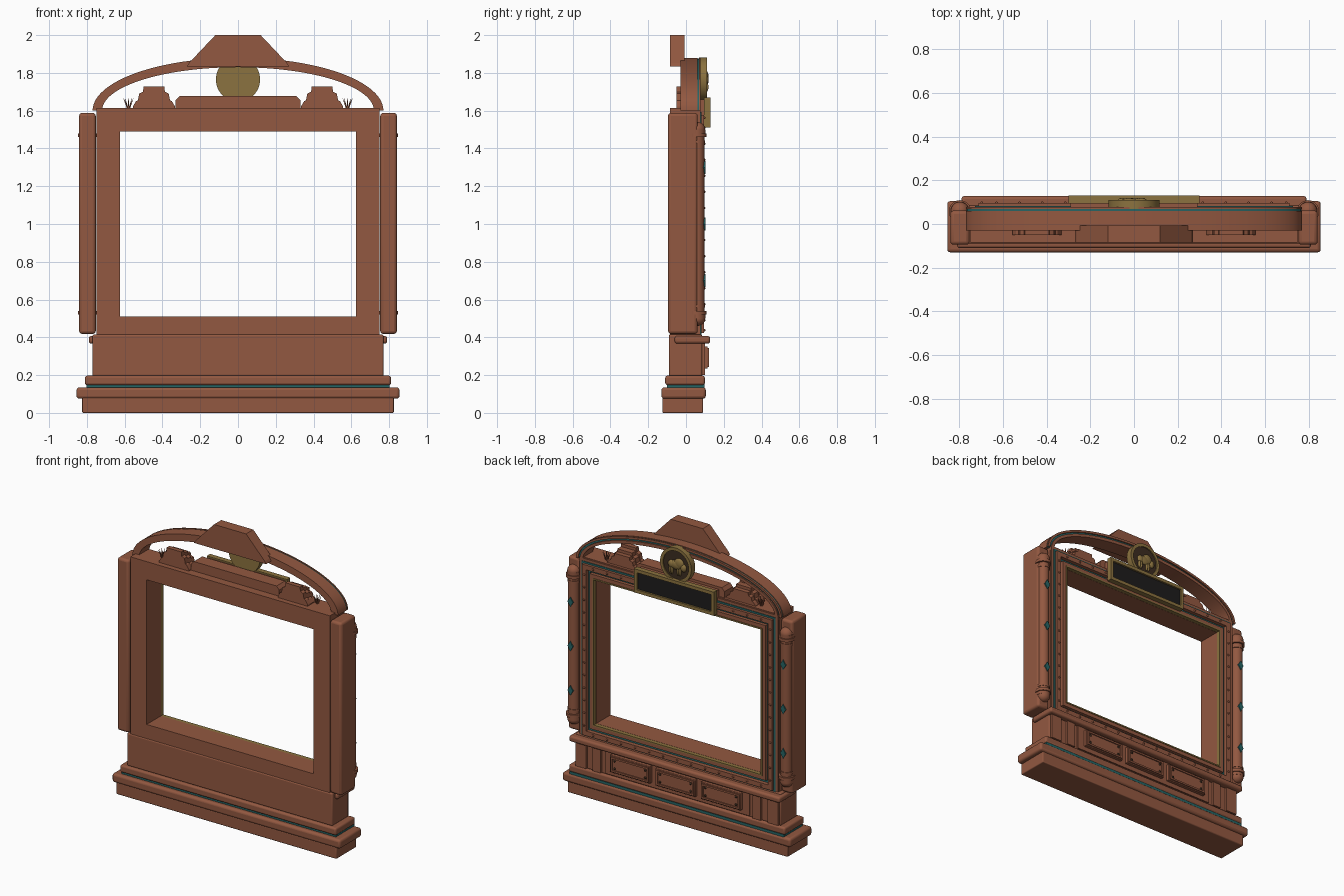
import bpy, bmesh, math
from mathutils import Matrix, Vector

if "Cube" in bpy.data.objects:
    bpy.data.objects.remove(bpy.data.objects["Cube"])


def mat(name, r, g, b):
    m = bpy.data.materials.new(name)
    m.diffuse_color = (r, g, b, 1)
    m.use_nodes = True
    m.node_tree.nodes["Principled BSDF"].inputs["Base Color"].default_value = m.diffuse_color
    return m


CLAY = mat("terracotta", 0.29, 0.098, 0.052)
TEAL = mat("teal", 0.02, 0.13, 0.13)
GOLD = mat("antique_gold", 0.26, 0.17, 0.05)
DARK = mat("charcoal", 0.013, 0.012, 0.012)
BROWN = mat("dark_brown", 0.045, 0.026, 0.015)


def finish(name, bm, m, smooth=False, bevel=0):
    bmesh.ops.recalc_face_normals(bm, faces=bm.faces)
    me = bpy.data.meshes.new(name)
    bm.to_mesh(me)
    bm.free()
    me.materials.append(m)
    ob = bpy.data.objects.new(name, me)
    bpy.context.collection.objects.link(ob)
    if bevel:
        b = ob.modifiers.new("rounded_edges", 'BEVEL')
        b.width, b.segments = bevel, 3
    if smooth or bevel:
        bpy.ops.object.select_all(action='DESELECT')
        ob.select_set(True)
        bpy.context.view_layer.objects.active = ob
        bpy.ops.object.shade_smooth_by_angle(angle=math.radians(35))
    return ob


def box(name, x, y, z, m=CLAY, bevel=0):
    bm = bmesh.new()
    size = [b - a for a, b in (x, y, z)]
    mid = [(a + b) / 2 for a, b in (x, y, z)]
    bmesh.ops.create_cube(bm, matrix=Matrix.Translation(mid) @ Matrix.Diagonal((*size, 1)))
    return finish(name, bm, m, bevel=bevel)


def prism(name, pts, y0, y1, m=CLAY):
    """Extrude an x-z outline along y."""
    bm = bmesh.new()
    f = bm.faces.new([bm.verts.new((x, y0, z)) for x, z in pts])
    g = bmesh.ops.extrude_face_region(bm, geom=[f])
    bmesh.ops.translate(bm, vec=(0, y1 - y0, 0),
                        verts=[v for v in g["geom"] if isinstance(v, bmesh.types.BMVert)])
    return finish(name, bm, m)


def band(name, outer, inner, y0, y1, m, closed, smooth=False):
    """Solid strip between two matching x-z outlines."""
    bm = bmesh.new()
    secs = [[bm.verts.new(p) for p in ((o[0], y0, o[1]), (o[0], y1, o[1]),
                                       (i[0], y1, i[1]), (i[0], y0, i[1]))]
            for o, i in zip(outer, inner)]
    n = len(secs)
    for k in range(n if closed else n - 1):
        a, b = secs[k], secs[(k + 1) % n]
        for j in range(4):
            bm.faces.new((a[j], a[(j + 1) % 4], b[(j + 1) % 4], b[j]))
    if not closed:
        bm.faces.new(secs[0])
        bm.faces.new(secs[-1])
    return finish(name, bm, m, smooth)


def rect(cx, cz, w, h):
    return [(cx - w, cz - h), (cx + w, cz - h), (cx + w, cz + h), (cx - w, cz + h)]


def frame(name, i, o, y0, y1, m=CLAY):
    """Rectangular ring, offsets measured outward from the opening."""
    return band(name, rect(0, 1, .625 + o, .49 + o), rect(0, 1, .625 + i, .49 + i), y0, y1, m, True)


def cyl(name, c, r1, r2, h, axis, m=CLAY, seg=32):
    bm = bmesh.new()
    rot = Matrix.Rotation(-math.pi / 2, 4, 'X') if axis == 'Y' else Matrix()
    bmesh.ops.create_cone(bm, cap_ends=True, segments=seg, radius1=r1, radius2=r2, depth=h,
                          matrix=Matrix.Translation(c) @ rot)
    return finish(name, bm, m, smooth=True)


def blobs(name, items, m, seg=12):
    """One mesh made of scaled spheres: (centre, radii)."""
    bm = bmesh.new()
    for c, s in items:
        bmesh.ops.create_uvsphere(bm, u_segments=seg, v_segments=max(6, seg // 2), radius=1,
                                  matrix=Matrix.Translation(c) @ Matrix.Diagonal((*s, 1)))
    return finish(name, bm, m, smooth=True)


# Stepped base
box("plinth", (-.825, .825), (-.125, .09), (0, .08), bevel=.006)
box("base_moulding", (-.855, .855), (-.13, .105), (.075, .135), bevel=.015)
box("base_inlay", (-.803, .803), (-.1, .098), (.13, .15), TEAL)
box("upper_base_step", (-.81, .81), (-.11, .1), (.147, .197), bevel=.012)
box("lower_panel", (-.77, .77), (-.09, .085), (.195, .415), bevel=.008)
box("ledge", (-.79, .79), (-.06, .128), (.367, .407), bevel=.013)

# Plaques and pilasters on the decorated side of the base
box("plaque_backing", (-.54, .54), (.08, .094), (.205, .37))
for s in (-1, 1):
    for x, w in ((.6, .03), (.72, .04)):
        box("pilaster", (s * x - w, s * x + w), (.08, .1), (.2, .37))
for x in (-.34, 0, .34):
    box("plaque", (x - .15, x + .15), (.09, .115), (.235, .352), bevel=.004)
    band("plaque_rim", rect(x, .293, .142, .05), rect(x, .293, .13, .038), .113, .122, CLAY, True)
    blobs("plaque_studs", [((x + a * .115, .115, .293 + b * .026), (.008, .008, .008))
                           for a in (-1, 1) for b in (-1, 1)], BROWN, 8)

# Main opening frame with layered mouldings
frame("main_frame", 0, .123, -.085, .068)
box("frame_foot", (-.748, .748), (-.08, .068), (.38, .42))
frame("inner_moulding", .004, .035, .06, .09)
frame("gold_trim", .001, .01, .06, .094, GOLD)
frame("inner_teal_inlay", .04, .052, .06, .076, TEAL)
frame("bead_moulding", .056, .088, .06, .096)
frame("outer_teal_inlay", .09, .102, .06, .082, TEAL)
frame("outer_moulding", .102, .12, .06, .078)
beads = []
for k in range(-6, 7):
    for s in (-1, 1):
        beads.append(((k * .105, .096, 1 + s * .562), (.007, .007, .007)))
        beads.append(((s * .697, .096, 1 + k * .085), (.007, .007, .007)))
blobs("frame_beads", beads, CLAY, 8)

# Side pillars with half-round columns
for s in (-1, 1):
    px = s * .797
    box("side_pillar", (px - .044, px + .044), (-.095, .062), (.418, 1.588), bevel=.016)
    cyl("column", (px, .06, 1), .037, .037, .96, 'Z')
    for z, d in ((.53, 1), (1.47, -1)):
        cyl("column_ring", (px, .058, z), .051, .051, .02, 'Z')
        cyl("column_collar", (px, .058, z - d * .02), .044, .044, .02, 'Z')
        cyl("column_band", (px, .058, z + d * .035), .042, .042, .014, 'Z')
    blobs("column_ends", [((px, .06, z), (.042, .042, .04)) for z in (.5, 1.5)], CLAY, 20)
    for z in (.7, 1.0, 1.3):
        prism("diamond_inlay", [(px - .02, z), (px, z - .034), (px + .02, z), (px, z + .034)],
              .09, .102, TEAL)


# Curved pediment arch
def ell(t, n=48):
    return [((.77 - t) * math.cos(math.pi * k / n), 1.6 + (.28 - t) * math.sin(math.pi * k / n))
            for k in range(n + 1)]


box("frame_cap", (-.748, .748), (-.07, .075), (1.58, 1.602))
band("arch", ell(0), ell(.05), -.03, .06, CLAY, False, True)
band("arch_teal_inlay", ell(.004), ell(.046), .06, .069, TEAL, False, True)
band("arch_outer_lip", ell(.0), ell(.016), .069, .078, CLAY, False, True)
band("arch_inner_lip", ell(.028), ell(.05), .06, .078, CLAY, False, True)

# Keystone block on the plain side
prism("keystone", [(-.27, 1.835), (.27, 1.835), (.26, 1.852), (.12, 2), (-.12, 2), (-.26, 1.852)],
      -.085, -.008)

# Sign board
prism("sign_backing", [(-.33, 1.6), (.33, 1.6), (.33, 1.655), (.31, 1.677), (-.31, 1.677), (-.33, 1.655)],
      -.03, .06)
box("sign_core", (-.29, .29), (.05, .112), (1.52, 1.66))
band("sign_frame", rect(0, 1.59, .3, .08), rect(0, 1.59, .278, .058), .095, .13, GOLD, True)
box("sign_panel", (-.28, .28), (.105, .118), (1.53, 1.65), DARK)

# Stepped rock formations and spiky plants
for s in (-1, 1):
    cx = s * .445
    for y0, y1, k in ((-.05, -.02, 1), (-.02, .02, .85), (.02, .05, .7)):
        prof = [(.112, 1.6), (.112, 1.622), (.095, 1.65), (.085, 1.655), (.078, 1.69), (.058, 1.7), (.055, 1.728)]
        pts = [(cx + x, 1.6 + (z - 1.6) * k) for x, z in prof]
        pts += [(cx - x, 1.6 + (z - 1.6) * k) for x, z in reversed(prof)]
        prism("rock_formation", pts, y0, y1)
    bm = bmesh.new()
    for k in range(9):
        a = k * 2 * math.pi / 8
        d = Vector((.4 * math.cos(a), .4 * math.sin(a), 1)) if k < 8 else Vector((0, 0, 1))
        q = d.to_track_quat('Z', 'Y').to_matrix().to_4x4()
        bmesh.ops.create_cone(bm, cap_ends=True, segments=5, radius1=.005, radius2=.0008, depth=.07,
                              matrix=Matrix.Translation((s * .58, .02, 1.6)) @ q @ Matrix.Translation((0, 0, .035)))
    finish("spiky_plant", bm, CLAY)

# Round medallion with a grazing animal in relief
MZ = 1.765
cyl("medallion_disc", (0, .084, MZ), .117, .117, .032, 'Y', GOLD, 48)
circ = [[(r * math.cos(2 * math.pi * k / 48), MZ + r * math.sin(2 * math.pi * k / 48)) for k in range(48)]
        for r in (.117, .096)]
band("medallion_rim", circ[0], circ[1], .095, .11, GOLD, True, True)
cyl("medallion_field", (0, .1, MZ), .098, .098, .006, 'Y', BROWN, 48)
parts = [(.0, .0, .05, .03), (-.022, .014, .036, .036), (-.055, -.008, .022, .026), (.035, .0, .025, .026)]
parts += [(x, -.04, .008, .028) for x in (-.03, -.015, .03, .045)]
blobs("animal_relief", [((x, .104, MZ + z), (rx, .015, rz)) for x, z, rx, rz in parts], GOLD, 16)
